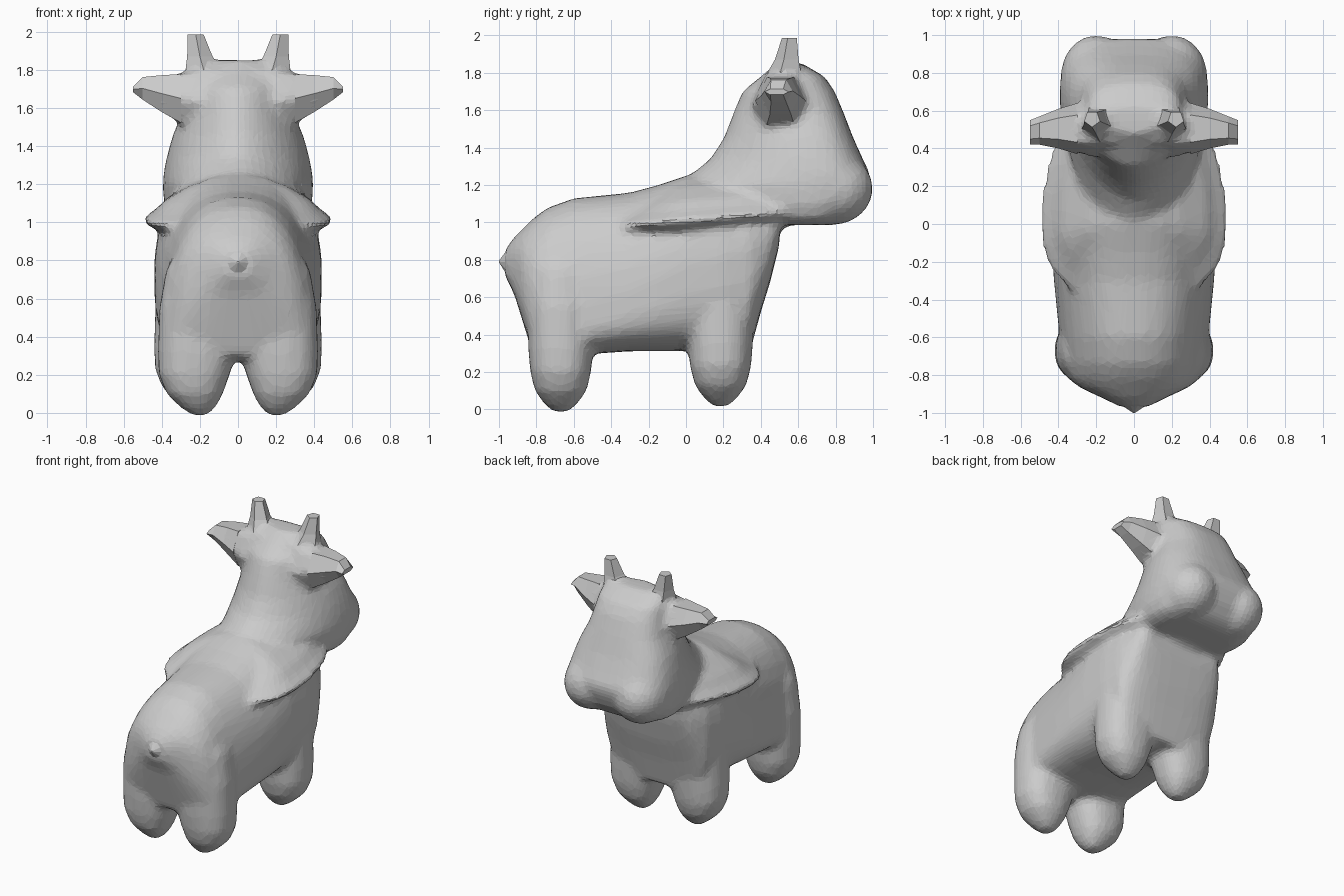
import bpy, bmesh, math
from mathutils import Matrix

cube = bpy.data.objects.get("Cube")
if cube:
    bpy.data.objects.remove(cube, do_unlink=True)

grey = bpy.data.materials.new("clay_grey")
grey.use_nodes = True
grey.diffuse_color = (0.6, 0.6, 0.6, 1)
grey.node_tree.nodes["Principled BSDF"].inputs["Base Color"].default_value = (0.6, 0.6, 0.6, 1)


def oval(a0, a1, am, b, half, n, e_high, e_low):
    """Outline with its own length and squareness on each side of its widest point."""
    pts = []
    for i in range(n):
        t = math.tau * (i + 0.5) / n
        c, s = math.cos(t), math.sin(t)
        e = e_high if c > 0 else e_low
        reach = a1 - am if c > 0 else am - a0
        pts.append((am + math.copysign(abs(c) ** e, c) * reach,
                    b + math.copysign(abs(s) ** e, s) * half))
    return pts


def loft(bm, rings):
    """Skin a list of rings and close both ends."""
    loops = [[bm.verts.new(p) for p in r] for r in rings]
    n = len(loops[0])
    faces = [bm.faces.new(loops[0]), bm.faces.new(loops[-1])]
    for lo, hi in zip(loops, loops[1:]):
        for i in range(n):
            j = (i + 1) % n
            faces.append(bm.faces.new((lo[i], lo[j], hi[j], hi[i])))
    bmesh.ops.recalc_face_normals(bm, faces=faces)


def finish(bm, name):
    mesh = bpy.data.meshes.new(name)
    bm.to_mesh(mesh)
    bm.free()
    mesh.materials.append(grey)
    obj = bpy.data.objects.new(name, mesh)
    bpy.context.collection.objects.link(obj)
    return obj


# Ears: x, bottom, top, back y, front y
ear = [(0.1, 1.42, 1.84, 0.36, 0.68), (0.22, 1.46, 1.805, 0.35, 0.66),
       (0.3, 1.505, 1.795, 0.37, 0.64), (0.4, 1.565, 1.785, 0.4, 0.61),
       (0.5, 1.635, 1.77, 0.42, 0.57), (0.55, 1.68, 1.715, 0.42, 0.55)]
# Horns: z, centre x, centre y, radius
horn = [(1.7, 0.16, 0.53, 0.14), (1.8, 0.18, 0.535, 0.1), (1.87, 0.2, 0.545, 0.07),
        (1.985, 0.222, 0.557, 0.044)]


def add_ear(bm, side, rings):
    loft(bm, [[(side * x, y, z) for z, y in
               oval(z0, z1, (z0 + z1) / 2, (y0 + y1) / 2, (y1 - y0) / 2, 6, 0.9, 0.9)]
              for x, z0, z1, y0, y1 in rings])


def add_horn(bm, side, rings):
    loft(bm, [[(side * x, v, z) for v, x in oval(y - r, y + r, y, cx, r, 5, 1, 1)]
              for z, cx, y, r in rings])


body = bmesh.new()

# Torso: y, bottom, top, height of widest point, half width
torso = [(-0.97, 0.72, 0.85, 0.78, 0.07), (-0.92, 0.62, 0.92, 0.75, 0.17),
         (-0.87, 0.46, 0.97, 0.65, 0.28), (-0.82, 0.3, 1.02, 0.5, 0.35),
         (-0.74, 0.27, 1.08, 0.45, 0.38), (-0.6, 0.29, 1.13, 0.45, 0.395),
         (-0.3, 0.31, 1.16, 0.55, 0.425), (-0.15, 0.31, 1.2, 0.62, 0.435),
         (0, 0.31, 1.25, 0.7, 0.44), (0.2, 0.3, 1.25, 0.75, 0.44), (0.34, 0.3, 1.2, 0.8, 0.42),
         (0.4, 0.52, 1.15, 0.85, 0.39), (0.45, 0.68, 1.1, 0.9, 0.36), (0.5, 0.88, 1.1, 0.98, 0.31)]
loft(body, [[(x, y, z) for z, x in oval(z0, z1, zm, 0, w, 32, 0.85, 0.65)]
            for y, z0, z1, zm, w in torso])

# Shoulder ridge, rising toward the jaw: z, back, front, half width
ridge = [(0.95, -0.1, 0.5, 0.36), (0.995, -0.36, 0.7, 0.44), (1.025, -0.45, 0.78, 0.505),
         (1.045, -0.44, 0.79, 0.495), (1.08, -0.36, 0.79, 0.44), (1.14, -0.24, 0.8, 0.38),
         (1.22, -0.1, 0.8, 0.24)]
loft(body, [[(x, y, z + 0.08 * (y - 0.3)) for y, x in oval(y0, y1, 0, 0, w, 40, 1, 0.9)]
            for z, y0, y1, w in ridge])

# Neck and head, square in front and keeled behind: z, back, front, widest y, half width
head = [(0.985, 0.35, 0.8, 0.62, 0.29), (1.02, 0.2, 0.87, 0.64, 0.36),
        (1.1, 0.02, 0.94, 0.66, 0.39), (1.2, -0.06, 0.98, 0.68, 0.395),
        (1.26, 0.03, 0.985, 0.68, 0.39), (1.34, 0.13, 0.945, 0.66, 0.375),
        (1.45, 0.2, 0.895, 0.64, 0.345), (1.58, 0.25, 0.845, 0.6, 0.29),
        (1.7, 0.3, 0.795, 0.56, 0.265), (1.78, 0.4, 0.74, 0.57, 0.25),
        (1.85, 0.48, 0.62, 0.56, 0.2)]
loft(body, [[(x, y, z) for y, x in oval(y0, y1, ym, 0, w, 40, 0.7, 1.15)]
            for z, y0, y1, ym, w in head])

# Legs, running up inside the torso: z, centre x, x radius, y radius
leg = [(-0.015, 0.22, 0.04, 0.04), (0.03, 0.23, 0.095, 0.09), (0.1, 0.247, 0.15, 0.14),
       (0.2, 0.25, 0.188, 0.165), (0.32, 0.235, 0.208, 0.175), (0.55, 0.235, 0.2, 0.18),
       (0.75, 0.22, 0.18, 0.16), (0.95, 0.18, 0.1, 0.1)]
for side in (-1, 1):
    for y, lift, inset in ((-0.67, 0, 0.02), (0.185, 0.03, 0)):
        loft(body, [[(side * (x - inset), v, z + lift)
                     for v, x in oval(y - ry, y + ry, y, cx, rx, 16, 0.85, 0.85)]
                    for z, cx, rx, ry in leg])
    # Muzzle lobes
    place = Matrix.Translation((side * 0.2, 0.785, 1.18)) @ Matrix.Diagonal((0.19, 0.217, 0.195, 1))
    bmesh.ops.create_uvsphere(body, u_segments=20, v_segments=12, radius=1, matrix=place)
    # Roots of the ears and horns
    add_ear(body, side, ear[:5])
    add_horn(body, side, horn[:3])

# Fuse the body into one softly faceted skin
body_obj = finish(body, "body")
remesh = body_obj.modifiers.new("fuse", "REMESH")
remesh.mode = "VOXEL"
remesh.voxel_size = 0.024
soften = body_obj.modifiers.new("soften", "SMOOTH")
soften.factor = 0.5
soften.iterations = 8
reduce = body_obj.modifiers.new("reduce", "DECIMATE")
reduce.ratio = 0.25
bpy.context.view_layer.objects.active = body_obj
body_obj.select_set(True)
for mod in ("fuse", "soften", "reduce"):
    bpy.ops.object.modifier_apply(modifier=mod)

# Crisp outer ends of the ears and horns
for side, label in ((1, "left"), (-1, "right")):
    bm = bmesh.new()
    add_ear(bm, side, ear[2:])
    finish(bm, label + "_ear")
    bm = bmesh.new()
    add_horn(bm, side, horn[1:])
    finish(bm, label + "_horn")

# Tail tip
bm = bmesh.new()
tip = [(-0.89, 0.17, 0.775), (-0.95, 0.08, 0.785), (-1.0, 0.005, 0.79)]
loft(bm, [[(x, y, z) for z, x in oval(cz - r, cz + r, cz, 0, r, 10, 1, 1)] for y, r, cz in tip])
finish(bm, "tail")
